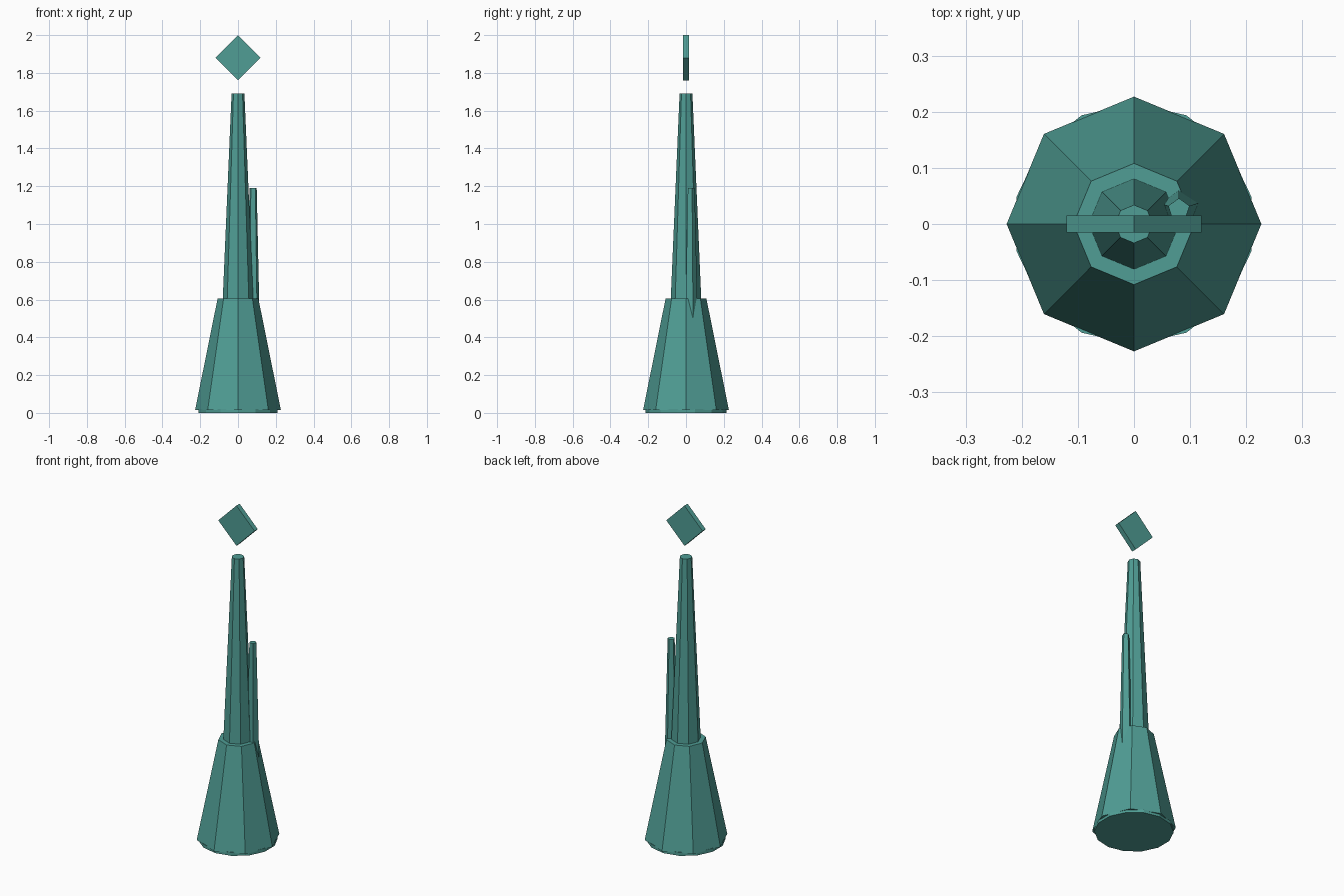
import bpy, bmesh
from math import radians
from mathutils import Matrix

if "Cube" in bpy.data.objects:
    bpy.data.objects.remove(bpy.data.objects["Cube"])

teal = bpy.data.materials.new("teal")
teal.diffuse_color = (0.08, 0.34, 0.30, 1)
teal.use_nodes = True
teal.node_tree.nodes["Principled BSDF"].inputs["Base Color"].default_value = teal.diffuse_color


def finish(name, bm):
    mesh = bpy.data.meshes.new(name)
    bm.to_mesh(mesh)
    bm.free()
    mesh.materials.append(teal)
    obj = bpy.data.objects.new(name, mesh)
    bpy.context.collection.objects.link(obj)
    return obj


def taper(name, sides, r_bottom, r_top, z0, z1, x=0, y=0):
    """Flat-shaded tapered prism with its first corner towards +y."""
    bm = bmesh.new()
    bmesh.ops.create_cone(bm, cap_ends=True, segments=sides,
                          radius1=r_bottom, radius2=r_top, depth=z1 - z0,
                          matrix=Matrix.Translation((x, y, (z0 + z1) / 2)))
    return finish(name, bm)


# Foot disc, flared base and main shaft
taper("foot_disc", 14, 0.215, 0.215, 0.0, 0.02)
taper("flared_base", 8, 0.227, 0.108, 0.015, 0.605)
taper("main_shaft", 8, 0.081, 0.034, 0.595, 1.69)

# Slim side spire growing out of the base
taper("side_spire", 5, 0.037, 0.020, 0.45, 1.19, 0.08, 0.026)

# Floating diamond plate: a thin square turned on its corner
bm = bmesh.new()
side = 0.24 / 2 ** 0.5
bmesh.ops.create_cube(bm, size=1, matrix=Matrix.Translation((0, 0, 1.88))
                      @ Matrix.Rotation(radians(45), 4, 'Y')
                      @ Matrix.Diagonal((side, 0.03, side, 1)))
finish("floating_diamond", bm)
